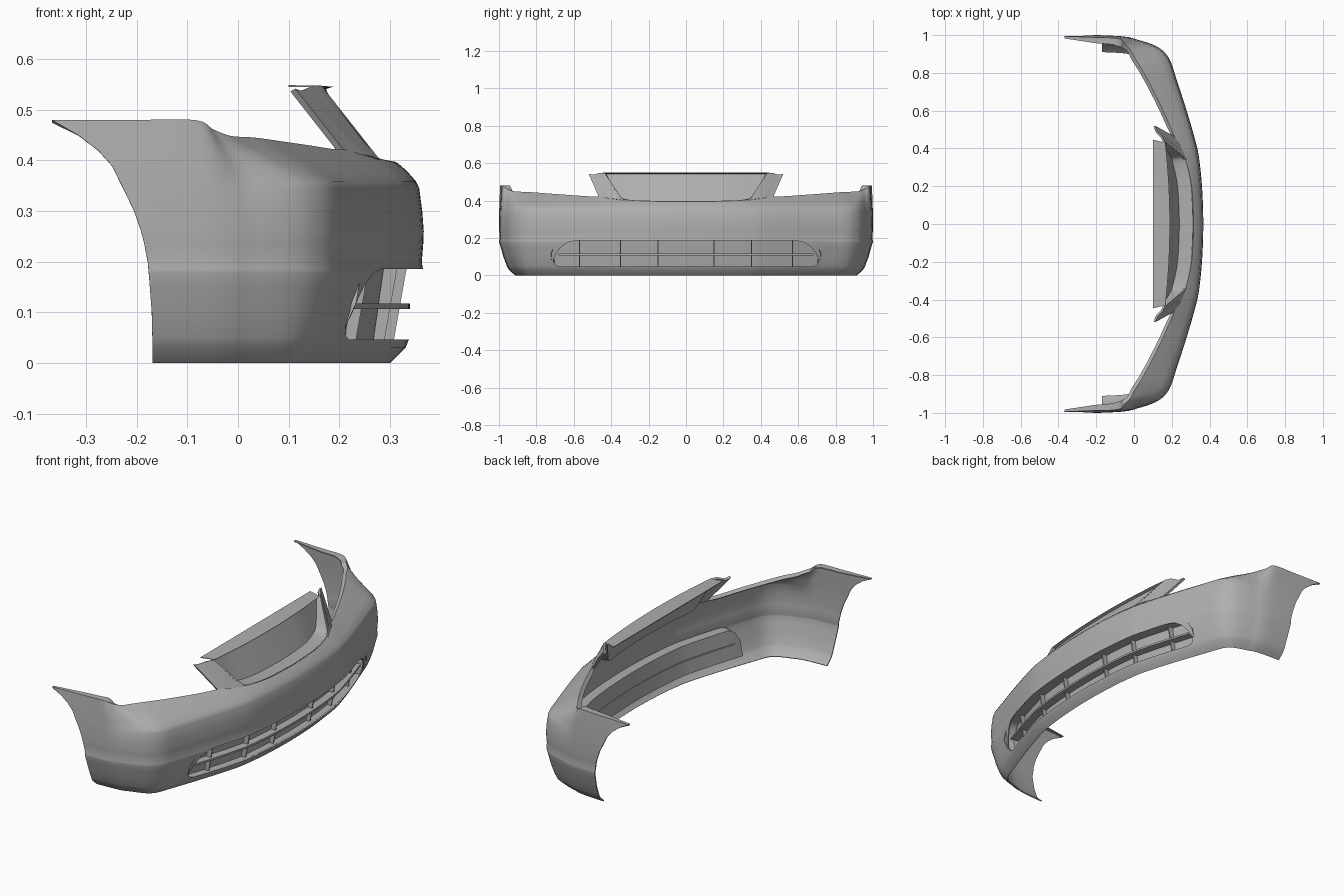
import bpy, bmesh
from mathutils import Vector

cube = bpy.data.objects.get("Cube")
if cube:
    bpy.data.objects.remove(cube)

COLOUR = (0.43, 0.43, 0.43, 1)
grey = bpy.data.materials.new("primer grey")
grey.use_nodes = True
grey.diffuse_color = COLOUR
grey.node_tree.nodes["Principled BSDF"].inputs["Base Color"].default_value = COLOUR


def make(name, verts, faces):
    mesh = bpy.data.meshes.new(name)
    mesh.from_pydata([tuple(v) for v in verts], [], faces)
    mesh.materials.append(grey)
    ob = bpy.data.objects.new(name, mesh)
    bpy.context.collection.objects.link(ob)
    return ob


def select(ob):
    bpy.ops.object.select_all(action='DESELECT')
    bpy.context.view_layer.objects.active = ob
    ob.select_set(True)


def smooth(ob, angle=0.6):
    select(ob)
    bpy.ops.object.shade_smooth_by_angle(angle=angle)


def thicken(ob, amount, offset=-1):
    mod = ob.modifiers.new("thickness", 'SOLIDIFY')
    mod.thickness, mod.offset = amount, offset
    select(ob)
    bpy.ops.object.modifier_apply(modifier=mod.name)


def fix_normals(ob):
    bm = bmesh.new()
    bm.from_mesh(ob.data)
    bmesh.ops.recalc_face_normals(bm, faces=bm.faces)
    bm.to_mesh(ob.data)
    bm.free()


def grid(name, cols, loop=False, caps=False):
    n, m = len(cols), len(cols[0])
    faces = []
    for i in range(n - 1):
        for j in range(m if loop else m - 1):
            k = (j + 1) % m
            faces.append((i * m + j, (i + 1) * m + j, (i + 1) * m + k, i * m + k))
    if caps:
        faces += [tuple(range(m)), tuple(range((n - 1) * m, n * m))]
    return make(name, [v for c in cols for v in c], faces)


def spline(points, steps):
    """Smooth curve through points of any dimension."""
    p = [Vector(q) for q in points]
    p = [2 * p[0] - p[1]] + p + [2 * p[-1] - p[-2]]
    out = []
    for i in range(1, len(p) - 2):
        a, b, c, d = p[i - 1:i + 3]
        for s in range(steps):
            t = s / steps
            out.append(0.5 * (2 * b + (c - a) * t + (2 * a - 5 * b + 4 * c - d) * t ** 2
                              + (3 * b - a - 3 * c + d) * t ** 3))
    return out + [p[-2]]


def interp(table, v):
    for (a, b), (c, d) in zip(table, table[1:]):
        if v <= c:
            return b + (d - b) * max(0, (v - a) / (c - a))
    return table[-1][1]


# Rails: waist x, y then top edge x, y, z, from the centre round to the wheel arch
half = [(.367, 0, .315, 0, .395), (.36, .2, .305, .2, .397), (.343, .36, .272, .34, .405),
        (.325, .44, .22, .45, .42), (.297, .54, .185, .53, .423), (.263, .65, .14, .63, .43),
        (.224, .77, .085, .74, .438), (.194, .86, .035, .83, .445), (.16, .91, 0, .885, .447),
        (.11, .945, -.02, .922, .45), (.02, .975, -.05, .955, .462), (-.08, .99, -.085, .982, .48),
        (-.2, .996, -.21, .988, .48), (-.367, 1, -.367, .994, .48)]
mirrored = [(a, -b, c, -d, e) for a, b, c, d, e in half[:0:-1]]
rails = spline(mirrored + half, 4)

# Skin section: inset and height; wheel arch line by height; top lip depth by |y| of the edge
section = [(.066, 0), (.036, .03), (.028, .05), (.015, .1), (.007, .15), (.001, .178),
           (.001, .184), (.004, .198), (.001, .235), (0, .26), (.003, .3), (.009, .345), (.015, .358)]
arch = [(0, -.167), (.1, -.17), (.2, -.178), (.25, -.188), (.3, -.205), (.36, -.234)]
lip = [(0, .004), (.4, .004), (.5, .016), (.94, .02), (.982, .042), (.988, .03), (.994, .012)]
TAIL = .02

cols = []
for i, r in enumerate(rails):
    d = rails[min(i + 1, len(rails) - 1)] - rails[max(i - 1, 0)]
    nrm = Vector((-d[1], d[0])).normalized()
    col = []
    t = max(0, (TAIL - r[0]) / (TAIL + .367))
    flat = min(1, 4 * t)
    for inset, z in section:
        x = TAIL + t * (interp(arch, z) - TAIL) if t else r[0]
        # the lower edge tucks in further towards the sides
        a = inset * (1 - .9 * flat if z > .28 else 1) + .02 * r[1] ** 2 * max(0, 1 - z / .17)
        col.append(Vector((x + nrm.x * (inset if t else a), r[1] + nrm.y * a, z)))
    low, top = col[-1], Vector(r[2:5])
    for f in (.25, .5, .75, 1):
        p = low.lerp(top, f)
        p.z += .01 * f * (1 - f) * (1 - flat)
        p.x += .1 * t * f * (1 - f)
        col.append(p)
    # turned-in top lip
    depth = interp(lip, abs(top.y))
    col.append(top + Vector((nrm.x * depth * (1 - flat), nrm.y * depth, -.01 * (1 - flat))))
    cols.append(col)
skin = grid("bumper_skin", cols)
thicken(skin, .006)

# Lower intake opening, cut through the skin
outline = [(.58, .186), (.63, .178), (.665, .155), (.695, .115), (.71, .08), (.7, .055), (.67, .046)]
outline = outline + [(-y, z) for y, z in outline[::-1]]
cutter = grid("intake_cutter", [[(x, y, z) for y, z in outline] for x in (.12, .5)], True, True)
fix_normals(cutter)
cutter.hide_render = True
cut = skin.modifiers.new("intake", 'BOOLEAN')
cut.operation, cut.object, cut.solver = 'DIFFERENCE', cutter, 'EXACT'
select(skin)
bpy.ops.object.modifier_apply(modifier=cut.name)
bpy.data.objects.remove(cutter)
smooth(skin)

rail_x = [(r[1], r[0]) for r in rails]


def sweep(name, profile, y_end, n, loop, rounding=0):
    """Follow the waist rail across the front with an (inset, z) profile; ends may round down."""
    out = []
    for i in range(n + 1):
        y = y_end * (2 * i / n - 1)
        slope = (interp(rail_x, y + .02) - interp(rail_x, y - .02)) / .04
        nrm = Vector((-1, slope)).normalized()
        drop = rounding * max(0, (abs(y) / y_end - .88) / .12) ** 3
        out.append([(interp(rail_x, y) + nrm.x * a, y + nrm.y * a,
                     z - (drop if z > .15 else 0)) for a, z in profile])
    ob = grid(name, out, loop, True)
    if loop:
        fix_normals(ob)
    smooth(ob, .5)


# Intake tray, slat and fins
sweep("intake_tray", [(.04, .045), (.077, .045), (.057, .188), (.006, .188)], .725, 60, False, .07)
sweep("intake_slat", [(.027, .107), (.027, .117), (.07, .117), (.07, .107)], .69, 40, True)
fin_shape = [(.055, .045), (.03, .186), (.057, .187), (.077, .045)]
for side, label in ((1, "left"), (-1, "right")):
    for n, y in enumerate((.15, .35, .57)):
        x = interp(rail_x, side * y)
        fin = grid(f"intake_fin_{label}_{n + 1}",
                   [[(x - a, side * y + w, z) for a, z in fin_shape] for w in (-.003, .003)],
                   True, True)
        fix_normals(fin)

# Upper grille: rim, recessed outline, face and top flange
rim = [(.313, 0, .395), (.303, .2, .397), (.275, .332, .405), (.252, .366, .435), (.165, .435, .545)]
recess = [(.24, 0, .394), (.23, .2, .396), (.205, .32, .405), (.19, .365, .432), (.148, .43, .543)]
both = spline([a + b for a, b in zip(rim, recess)], 4)
both = [Vector((a, -b, c, d, -e, f)) for a, b, c, d, e, f in both[:0:-1]] + both
cols = []
for p in both:
    y = p[4]
    front = .172 - .13 * y * y
    cols.append([p[:3], p[3:6], (front, y, .542), (front + .016, y, .546), (.1, y * 1.04, .547)])
grille = grid("upper_grille", cols)
thicken(grille, .004, 0)
smooth(grille)

# Grille arms on both sides
for s, label in ((1, "left"), (-1, "right")):
    ends = [[(.28, .338, .402), (.262, .38, .409), (.238, .425, .413), (.212, .465, .416)],
            [(.165, .435, .548), (.15, .465, .548), (.125, .49, .538), (.113, .52, .542)]]
    arm = grid(f"grille_arm_{label}", [[(x, s * y, z) for x, y, z in e] for e in ends])
    thicken(arm, .012, s)
    smooth(arm, .4)
